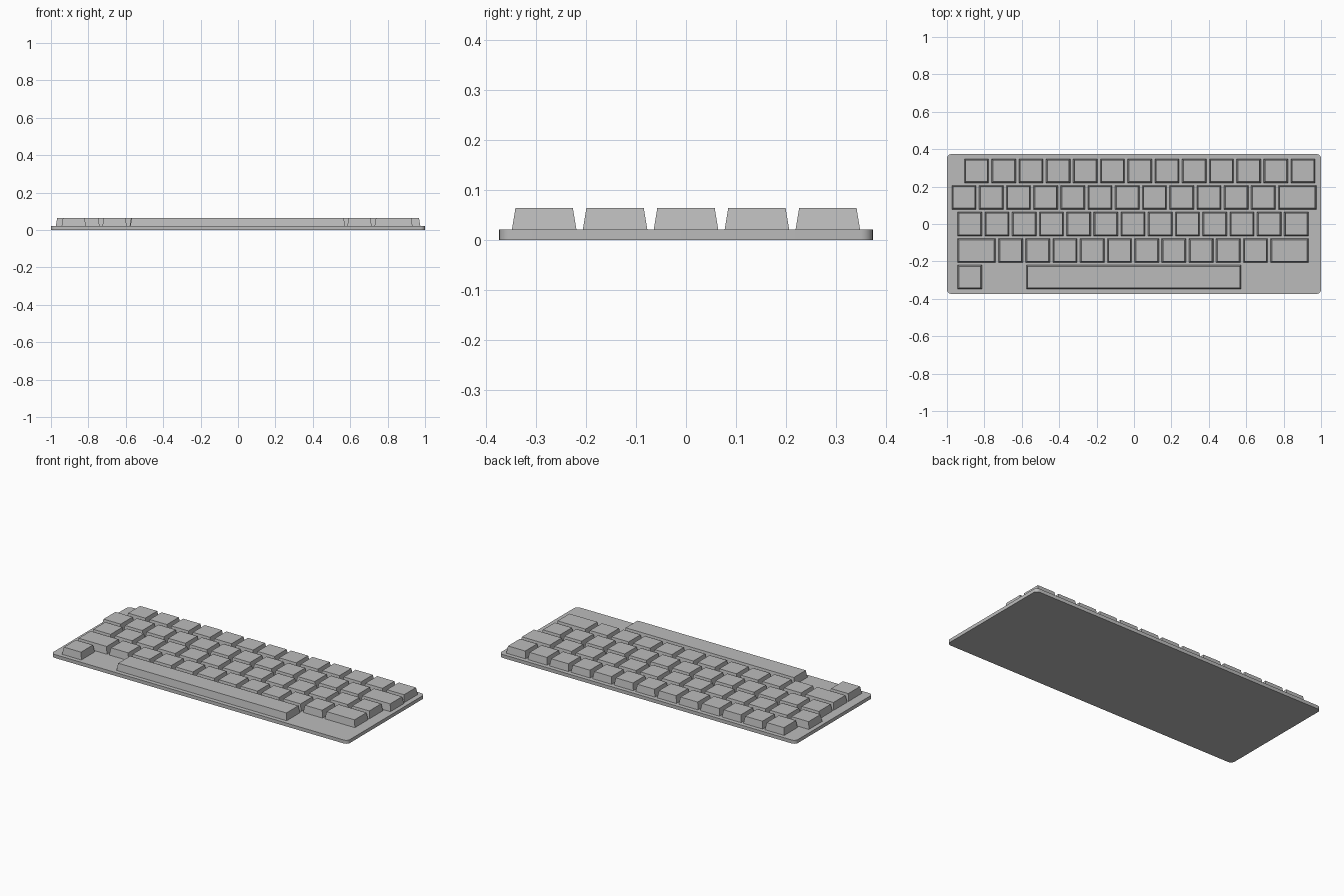
import bpy
import bmesh

cube = bpy.data.objects.get("Cube")
if cube:
    bpy.data.objects.remove(cube, do_unlink=True)

grey = bpy.data.materials.new("plain grey")
grey.use_nodes = True
grey.diffuse_color = (0.5, 0.5, 0.5, 1)
grey.node_tree.nodes["Principled BSDF"].inputs["Base Color"].default_value = (0.5, 0.5, 0.5, 1)

PITCH = 0.1455      # spacing of keys along a row
GAP = 0.0155        # space between neighbouring keys
ROW_PITCH = 0.142
KEY_DEPTH = 0.129
BASE_TOP = 0.021
KEY_TOP = 0.064
INSET = 0.007       # taper of each key side


def block(name, x0, x1, y0, y1, z0, z1, inset=0.0, radius=0.0):
    """Box whose top is drawn in by inset, with optional rounded upright edges."""
    bm = bmesh.new()
    bmesh.ops.create_cube(bm, size=1)
    for v in bm.verts:
        top = v.co.z > 0
        d = inset if top else 0
        v.co = (x1 - d if v.co.x > 0 else x0 + d,
                y1 - d if v.co.y > 0 else y0 + d,
                z1 if top else z0)
    if radius:
        upright = [e for e in bm.edges
                   if abs(e.verts[0].co.z - e.verts[1].co.z) > 0.001]
        bmesh.ops.bevel(bm, geom=upright, offset=radius, segments=6,
                        profile=0.5, affect='EDGES')
    mesh = bpy.data.meshes.new(name)
    bm.to_mesh(mesh)
    bm.free()
    mesh.materials.append(grey)
    obj = bpy.data.objects.new(name, mesh)
    bpy.context.collection.objects.link(obj)
    return obj


# Base plate with rounded corners
base = block("base_plate", -1, 1, -0.374, 0.374, 0, BASE_TOP, radius=0.025)
bpy.context.view_layer.objects.active = base
base.select_set(True)
bpy.ops.object.shade_smooth_by_angle()
base.select_set(False)

# Key rows from back to front: left edge and key widths in pitch units
rows = [
    ("number", -0.907, [1] * 13),
    ("upper", -0.974, [1] * 12 + [1.5]),
    ("home", -0.943, [1] * 13),
    ("lower", -0.943, [1.5] + [1] * 10 + [1.5]),
    ("corner", -0.943, [1]),
    ("space_bar", -0.576, [8]),
]
for i, (name, x, widths) in enumerate(rows):
    y = (2 - min(i, 4)) * ROW_PITCH
    for n, w in enumerate(widths, 1):
        label = f"{name}_key_{n}" if len(widths) > 1 else name
        block(label, x, x + w * PITCH - GAP, y - KEY_DEPTH / 2, y + KEY_DEPTH / 2,
              BASE_TOP, KEY_TOP, INSET)
        x += w * PITCH
